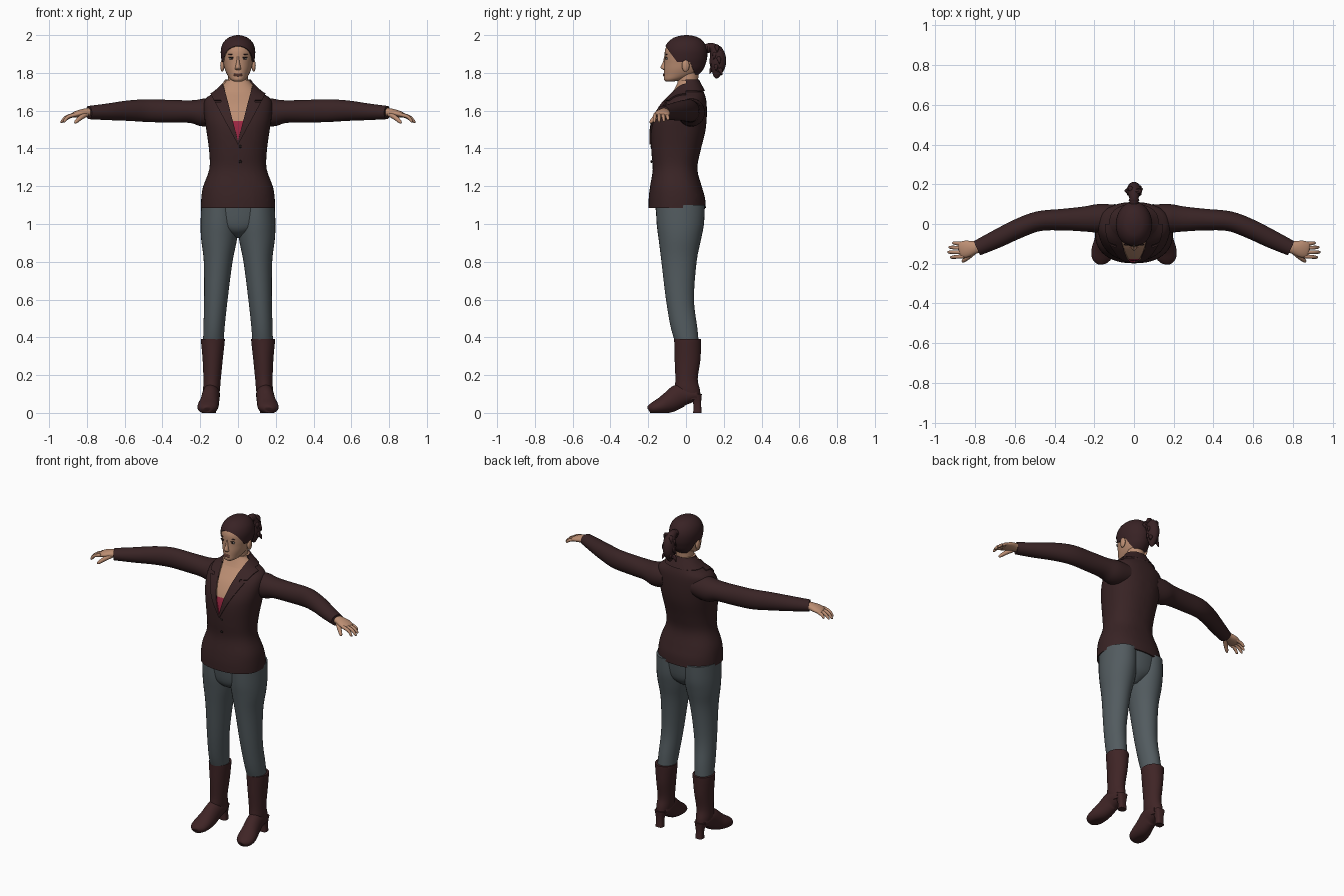
import bpy, bmesh, math, random
from mathutils import Vector, Matrix
from mathutils.bvhtree import BVHTree

if "Cube" in bpy.data.objects:
    bpy.data.objects.remove(bpy.data.objects["Cube"])
random.seed(4)


def material(name, r, g, b):
    m = bpy.data.materials.new(name)
    m.use_nodes = True
    m.diffuse_color = (r, g, b, 1)
    node = m.node_tree.nodes["Principled BSDF"]
    node.inputs["Base Color"].default_value = (r, g, b, 1)
    node.inputs["Roughness"].default_value = 0.8
    return m


SKIN = material("skin", .50, .27, .17)
HAIR = material("dark brown hair", .04, .016, .018)
JACKET = material("jacket brown", .04, .017, .018)
TROUSERS = material("slate trousers", .085, .105, .115)
BOOTS = material("boot brown", .05, .018, .019)
TOP = material("crimson top", .34, .02, .055)
LIPS = material("lips", .36, .14, .10)
DARK = material("eye dark", .012, .008, .008)
WHITE = material("eye white", .5, .45, .42)


def finish(name, bm, mats):
    # Turn a bmesh into a smooth-shaded object with sharp creases kept
    for f in bm.faces:
        f.smooth = True
    for e in bm.edges:
        e.smooth = e.calc_face_angle(0) < 0.75
    mesh = bpy.data.meshes.new(name)
    bm.to_mesh(mesh)
    bm.free()
    for m in mats:
        mesh.materials.append(m)
    ob = bpy.data.objects.new(name, mesh)
    bpy.context.collection.objects.link(ob)
    return ob


def spline(rows, n=4):
    # Catmull-Rom interpolation of rows of numbers
    out = []
    for i in range(len(rows) - 1):
        a, b, c, d = (rows[min(max(i + k, 0), len(rows) - 1)] for k in (-1, 0, 1, 2))
        for t in (j / n for j in range(n)):
            out.append([q + .5 * t * (r - p + t * (2*p - 5*q + 4*r - s + t * (3*(q - r) + s - p)))
                        for p, q, r, s in zip(a, b, c, d)])
    return out + [list(rows[-1])]


def loft(name, rings, mats, power=2, seg=32, edit=None):
    # Skin a list of (centre, u, v) oval rings and cap both ends
    bm = bmesh.new()
    loops = []
    for c, u, v in rings:
        loop = []
        for k in range(seg):
            a = 2 * math.pi * k / seg
            p, q = (math.copysign(abs(w) ** (2 / power), w) for w in (math.cos(a), math.sin(a)))
            co = c + u * p + v * q
            co.z = max(co.z, 0)
            loop.append(bm.verts.new(co))
        loops.append(loop)
    for lo, hi in zip(loops, loops[1:]):
        for k in range(seg):
            n = (k + 1) % seg
            bm.faces.new((lo[k], lo[n], hi[n], hi[k]))
    bm.faces.new(loops[0])
    bm.faces.new(loops[-1])
    bmesh.ops.recalc_face_normals(bm, faces=bm.faces)
    if edit:
        edit(bm)
    return finish(name, bm, mats)


def stack(name, rows, mats, s=1, **kw):
    # Upright part: rows of height, centre x, half width, front y, back y
    rings = [(Vector((s * cx, (f + b) / 2, z)), Vector((hx, 0, 0)), Vector((0, (b - f) / 2, 0)))
             for z, cx, hx, f, b in spline(rows)]
    return loft(name, rings, mats, **kw)


def limb(name, rows, mats, s=1, ref=(0, 0, 1), **kw):
    # Part along a path: rows of x, y, z, side radius, up radius
    rows = spline(rows)
    pts = [Vector((s * r[0], r[1], r[2])) for r in rows]
    rings = []
    for i, r in enumerate(rows):
        t = pts[min(i + 1, len(pts) - 1)] - pts[max(i - 1, 0)]
        u = t.cross(Vector(ref)).normalized()
        rings.append((pts[i], u * r[3], u.cross(t).normalized() * r[4]))
    return loft(name, rings, mats, **kw)


def ball(name, loc, size, mat):
    bm = bmesh.new()
    bmesh.ops.create_uvsphere(bm, u_segments=20, v_segments=12, radius=1,
                              matrix=Matrix.Translation(loc) @ Matrix.Diagonal((*size, 1)))
    return finish(name, bm, [mat])


def cut(bm, co, no):
    bmesh.ops.bisect_plane(bm, geom=bm.verts[:] + bm.edges[:] + bm.faces[:], plane_co=co, plane_no=no)


def lift(bm, faces, depth):
    # Raise a region of faces along its normals
    bm.normal_update()
    new = bmesh.ops.extrude_face_region(bm, geom=faces)["geom"]
    bm.normal_update()
    moves = [(v, v.normal.copy()) for v in new if isinstance(v, bmesh.types.BMVert)]
    for v, n in moves:
        v.co += n * depth
    bm.normal_update()


# Jacket torso with open neckline, lapels and collar
def neckline(bm):
    for s in (1, -1):
        cut(bm, (0, 0, 1.44), (s, 0, -.26))
        cut(bm, (0, 0, 1.42), (s, 0, -.54))
        cut(bm, (s * .088, 0, 0), (1, 0, 0))
    for z in (1.545, 1.64, 1.652, 1.70):
        cut(bm, (0, 0, z), (0, 0, 1))
    cut(bm, (0, 0, 0), (0, 1, 0))
    bm.normal_update()
    raised = []
    for f in bm.faces:
        c = f.calc_center_median()
        x, front = abs(c.x), c.y < 0
        if (front and x < .26 * (c.z - 1.44)) or (c.z > 1.755 and f.normal.z > .9):
            f.material_index = 1 if c.z > 1.545 else 2
        elif (front and x < .54 * (c.z - 1.42)) or c.z > 1.70:
            if not (1.64 < c.z < 1.652 and x > .088):
                raised.append(f)
    lift(bm, raised, .008)


stack("jacket", [(1.085, 0, .196, -.198, .105), (1.14, 0, .194, -.197, .1), (1.2, 0, .184, -.19, .083),
                 (1.29, 0, .152, -.176, .06), (1.38, 0, .152, -.183, .075), (1.48, 0, .165, -.186, .1),
                 (1.55, 0, .176, -.175, .109), (1.62, 0, .182, -.138, .11), (1.665, 0, .17, -.1, .105),
                 (1.70, 0, .118, -.07, .093), (1.745, 0, .072, -.046, .07), (1.762, 0, .062, -.04, .062)],
      [JACKET, SKIN, TOP], power=2.3, seg=48, edit=neckline)
for z in (1.33, 1.41):
    ball("jacket_button", (.012, -.183, z), (.008, .005, .008), DARK)

# Neck and head, with the hair raised from the scalp
stack("neck", [(1.62, 0, .062, -.075, .06), (1.69, 0, .056, -.055, .06), (1.74, 0, .052, -.045, .062),
               (1.83, 0, .052, -.045, .07)], [SKIN])
trees = []


def hairline(bm):
    trees.append(BVHTree.FromBMesh(bm))
    cut(bm, (0, -.1, 1.935), (0, 1.4, 1))
    cut(bm, (0, 0, 1.86), (0, 0, 1))
    cut(bm, (0, .02, 1.86), (0, 1, .4))
    scalp = []
    for f in bm.faces:
        c = f.calc_center_median()
        if c.z > 1.795 - 1.4 * c.y and (c.z > 1.86 or c.y > .02 + .4 * (1.86 - c.z)):
            f.material_index = 1
            scalp.append(f)
    lift(bm, scalp, .006)
    for f in bm.faces:
        if any(v.co.z > 1.985 for v in f.verts):
            f.material_index = 1


stack("head", [(1.754, 0, .02, -.106, -.07), (1.765, 0, .04, -.117, -.01), (1.79, 0, .057, -.117, .055),
               (1.82, 0, .070, -.116, .085), (1.85, 0, .077, -.114, .098), (1.88, 0, .083, -.113, .106),
               (1.92, 0, .085, -.111, .106), (1.955, 0, .074, -.094, .092), (1.98, 0, .05, -.064, .066),
               (1.991, 0, .022, -.028, .032), (1.994, 0, .004, -.002, .006)], [SKIN, HAIR], edit=hairline)


def face_y(x, z):
    return trees[0].ray_cast(Vector((x, -1, z)), Vector((0, 1, 0)))[0].y


# Face features
stack("nose", [(1.888, 0, .007, -.116, -.09), (1.86, 0, .009, -.121, -.09), (1.832, 0, .014, -.134, -.09),
               (1.822, 0, .017, -.129, -.09), (1.815, 0, .012, -.118, -.09)], [SKIN], seg=16)
for name, z, h in (("upper_lip", 1.794, .004), ("lower_lip", 1.787, .005)):
    ball(name, (0, face_y(0, z), z), (.023, .006, h), LIPS)
for s, side in ((1, "left"), (-1, "right")):
    x = s * .034
    y = face_y(x, 1.876)
    ball(side + "_eye", (x, y + .001, 1.876), (.015, .005, .006), WHITE)
    ball(side + "_iris", (x, y - .003, 1.876), (.0065, .003, .0058), DARK)
    ball(side + "_lashes", (x, y - .001, 1.882), (.017, .005, .0025), DARK)
    ball(side + "_brow", (x, face_y(x, 1.898) + .001, 1.898), (.019, .004, .0025), HAIR)
    ball(side + "_ear", (s * .083, -.002, 1.838), (.011, .02, .032), SKIN)

# Ponytail with loose tufts
limb("ponytail", [(0, .09, 1.925, .022, .022), (0, .135, 1.935, .024, .024), (0, .165, 1.9, .04, .034),
                  (0, .168, 1.84, .042, .034), (0, .162, 1.785, .018, .015), (0, .16, 1.77, .004, .004)],
     [HAIR], ref=(1, 0, 0))
ball("hair_tie", (0, .12, 1.931), (.027, .012, .027), HAIR)
for i in range(18):
    a = i * 2.4
    z = 1.93 - .0075 * i
    dx, dy = math.cos(a), math.sin(a)
    r = random.uniform(.036, .048)
    limb("hair_tuft", [(0, .16, z, .016, .016), (.7 * r * dx, .165 + .55 * r * dy, z + .006, .013, .013),
                       (r * dx, .165 + .85 * r * dy, z - .022, .002, .002)],
         [HAIR], ref=(.1, .1, 1), seg=8)

# Hips joining both legs
stack("trouser_seat", [(.925, 0, .02, -.07, .02), (.955, 0, .09, -.125, .06), (1.0, 0, .17, -.15, .085),
                       (1.1, 0, .19, -.163, .1)], [TROUSERS])

for s, side in ((1, "left"), (-1, "right")):
    # Sleeve
    limb(side + "_sleeve", [(.10, .028, 1.598, .07, .066), (.18, .028, 1.59, .072, .074),
                            (.25, .025, 1.595, .063, .06), (.36, .022, 1.597, .054, .06),
                            (.48, .014, 1.6, .05, .06), (.58, -.022, 1.6, .049, .054),
                            (.69, -.075, 1.594, .046, .044), (.79, -.122, 1.59, .039, .035)], [JACKET], s)
    # Hand
    limb(side + "_palm", [(.76, -.11, 1.59, .027, .024), (.80, -.118, 1.591, .032, .022),
                          (.84, -.125, 1.585, .042, .019), (.87, -.13, 1.577, .04, .014),
                          (.88, -.132, 1.574, .03, .008)], [SKIN], s)
    fingers = (("little", .915, -.095, 1.552), ("ring", .933, -.117, 1.544),
               ("middle", .939, -.142, 1.539), ("index", .926, -.168, 1.541))
    for i, (finger, x, y, z) in enumerate(fingers):
        y0 = -.1 - .021 * i
        limb(f"{side}_{finger}_finger", [(.855, y0, 1.58, .01, .01), ((.87 + x) / 2, (y0 + y) / 2, 1.568, .0095, .0095),
                                         (x - .006, y, z + .003, .007, .007), (x, y, z, .002, .002)],
             [SKIN], s, seg=12)
    limb(side + "_thumb", [(.80, -.135, 1.583, .014, .014), (.83, -.162, 1.565, .013, .013),
                           (.858, -.185, 1.541, .009, .009), (.865, -.19, 1.534, .002, .002)], [SKIN], s, seg=12)
    # Trouser leg
    stack(side + "_trouser_leg", [(.36, .131, .054, -.052, .068), (.45, .127, .056, -.08, .06),
                                  (.6, .117, .062, -.106, .042), (.8, .105, .076, -.13, .056),
                                  (.92, .1, .095, -.145, .08), (1.0, .098, .1, -.155, .095),
                                  (1.1, .097, .097, -.16, .1)], [TROUSERS], s)
    # Boot shaft, foot and heel
    stack(side + "_boot_shaft", [(.07, .141, .036, -.03, .078), (.12, .14, .044, -.058, .074),
                                 (.18, .137, .046, -.056, .062), (.28, .134, .053, -.06, .076),
                                 (.37, .133, .062, -.062, .08), (.392, .133, .063, -.063, .08)], [BOOTS], s)
    limb(side + "_boot_foot", [(.14, .055, .095, .036, .03), (.14, .02, .095, .044, .045),
                               (.143, -.03, .092, .046, .062), (.15, -.085, .058, .05, .056),
                               (.158, -.13, .038, .055, .044), (.164, -.17, .026, .05, .032),
                               (.166, -.194, .02, .03, .021), (.166, -.199, .018, .012, .01)], [BOOTS], s)
    stack(side + "_boot_heel", [(0, .141, .024, .038, .083), (.05, .141, .023, .038, .08),
                                (.1, .141, .034, .015, .084)], [BOOTS], s, power=3)
